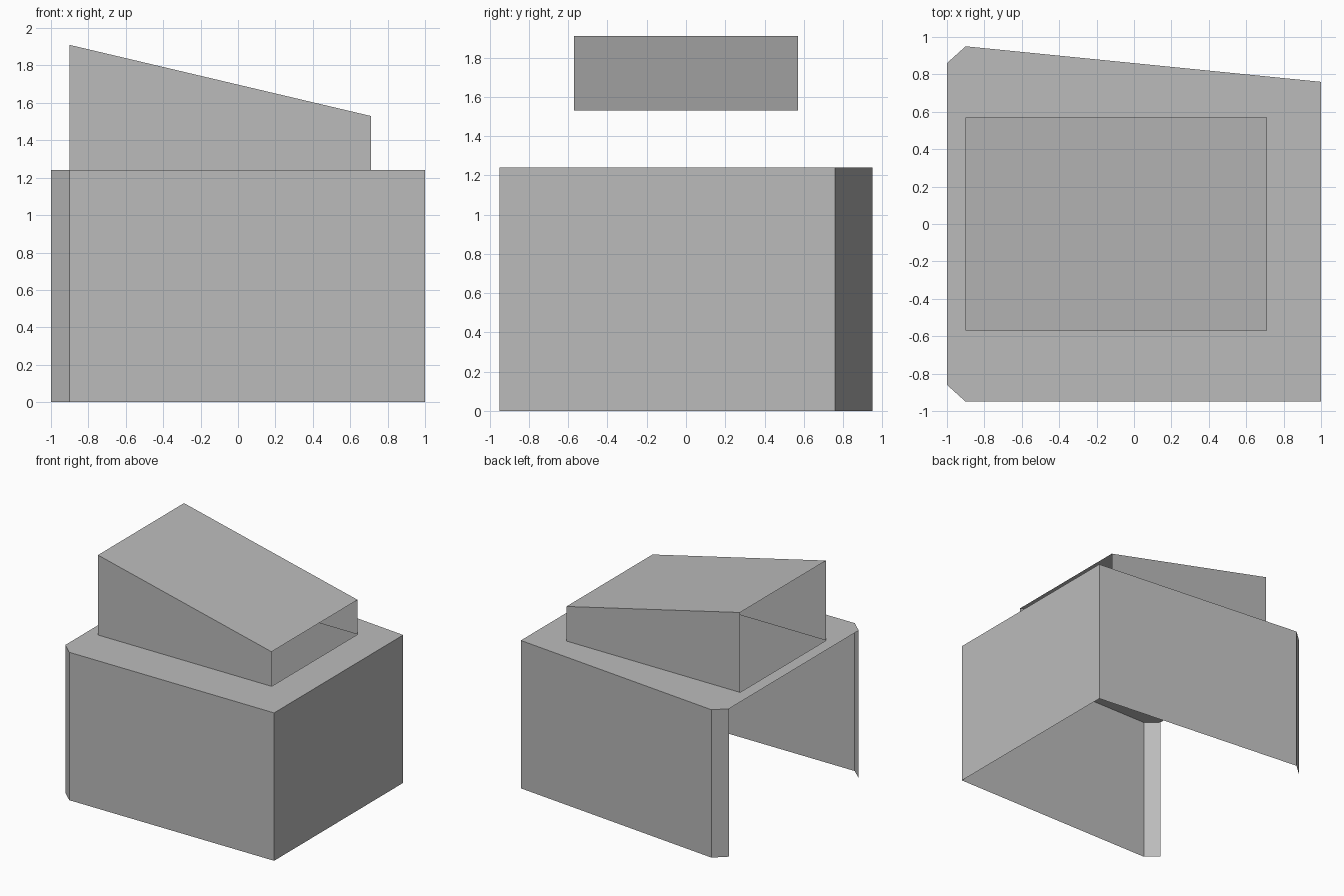
import bpy
import bmesh

cube = bpy.data.objects.get("Cube")
if cube:
    bpy.data.objects.remove(cube, do_unlink=True)

grey = bpy.data.materials.new("plain grey")
grey.use_nodes = True
COLOUR = (0.5, 0.5, 0.5, 1)
grey.diffuse_color = COLOUR
grey.node_tree.nodes["Principled BSDF"].inputs["Base Color"].default_value = COLOUR

DECK_Z = 1.24
# Ground plan of the walls, open between its last and first points
PLAN = [(-1, -0.86), (-0.9, -0.95), (1, -0.95), (1, 0.76), (-0.9, 0.95), (-1, 0.86)]
# Raised hood: outline in x and y, and roof heights at each end
X0, X1, Y = -0.9, 0.71, 0.57
HIGH, LOW = 1.91, 1.53


def finish(bm, name):
    mesh = bpy.data.meshes.new(name)
    bm.to_mesh(mesh)
    bm.free()
    mesh.materials.append(grey)
    obj = bpy.data.objects.new(name, mesh)
    bpy.context.collection.objects.link(obj)
    return obj


def loop_edges(bm, points):
    verts = [bm.verts.new((x, y, DECK_Z)) for x, y in points]
    return [bm.edges.new((a, b)) for a, b in zip(verts, verts[1:] + verts[:1])]


# Thin outer walls, open on one side and underneath
bm = bmesh.new()
low = [bm.verts.new((x, y, 0)) for x, y in PLAN]
top = [bm.verts.new((x, y, DECK_Z)) for x, y in PLAN]
for i in range(len(PLAN) - 1):
    bm.faces.new((low[i], low[i + 1], top[i + 1], top[i]))
finish(bm, "outer_walls")

# Flat deck with a rectangular opening under the hood
bm = bmesh.new()
edges = loop_edges(bm, PLAN)
edges += loop_edges(bm, [(X0, -Y), (X1, -Y), (X1, Y), (X0, Y)])
bmesh.ops.triangle_fill(bm, edges=edges, use_beauty=True, normal=(0, 0, 1))
finish(bm, "deck")

# Hood: two side walls and a sloping roof, both ends open
bm = bmesh.new()
profile = [(-Y, False), (-Y, True), (Y, True), (Y, False)]
ends = [[bm.verts.new((x, y, height if raised else DECK_Z)) for y, raised in profile]
        for x, height in ((X0, HIGH), (X1, LOW))]
for i in range(3):
    bm.faces.new((ends[0][i], ends[1][i], ends[1][i + 1], ends[0][i + 1]))
bmesh.ops.recalc_face_normals(bm, faces=bm.faces)
if max(bm.faces, key=lambda f: f.calc_center_median().z).normal.z < 0:
    bmesh.ops.reverse_faces(bm, faces=bm.faces)
finish(bm, "sloping_hood")
